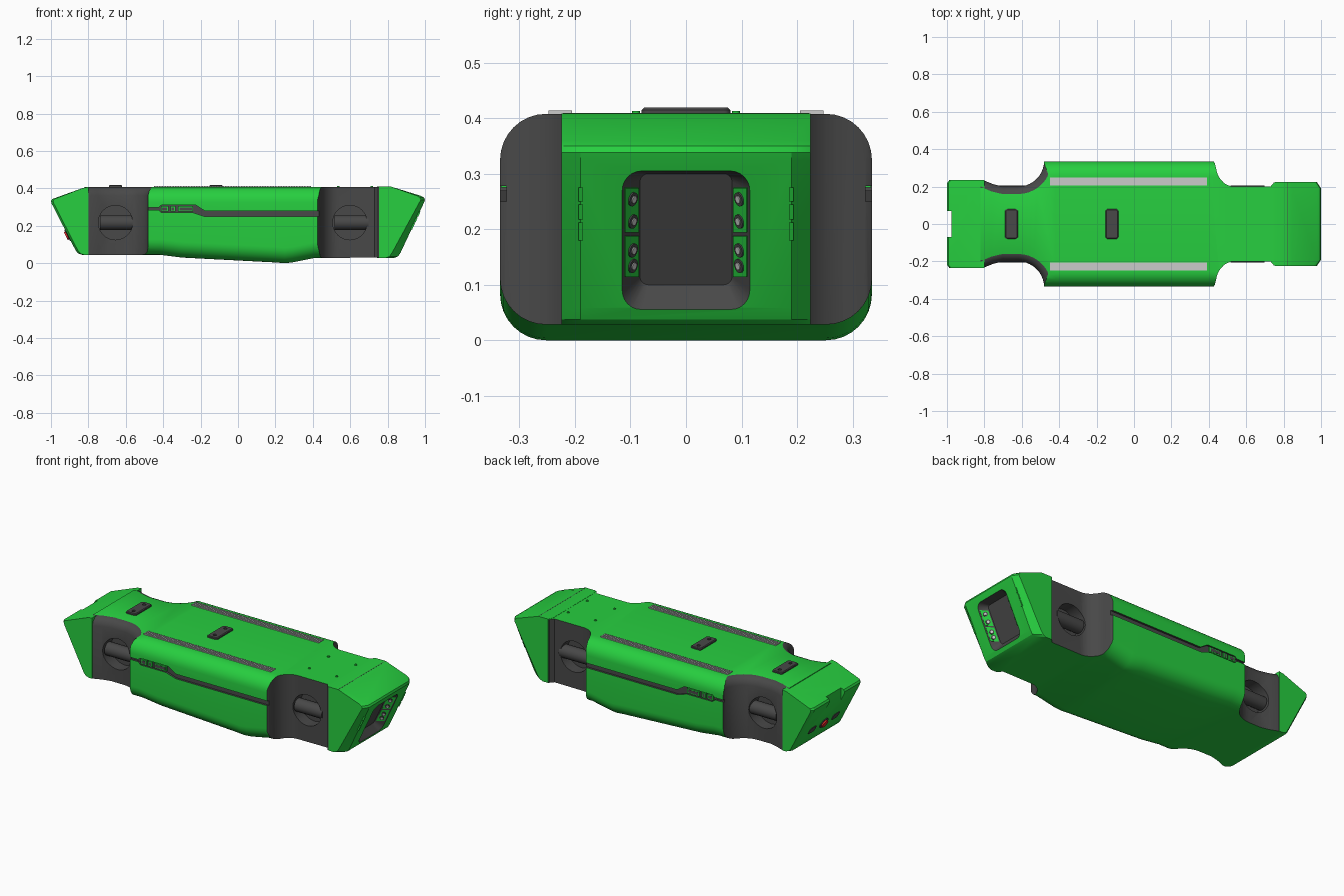
import bpy, bmesh
from math import sin, cos, pi, radians
from mathutils import Vector

if "Cube" in bpy.data.objects:
    bpy.data.objects.remove(bpy.data.objects["Cube"])


def mat(name, col):
    m = bpy.data.materials.new(name)
    m.diffuse_color = (*col, 1)
    m.use_nodes = True
    m.node_tree.nodes["Principled BSDF"].inputs["Base Color"].default_value = m.diffuse_color
    return m


GREEN = mat("green_paint", (0.02, 0.62, 0.05))
DARK = mat("dark_plastic", (0.065, 0.065, 0.065))
RED = mat("red_button", (0.7, 0.02, 0.02))


def loft(name, rings, mats, index=0):
    bm = bmesh.new()
    vs = [[bm.verts.new(p) for p in r] for r in rings]
    n = len(vs[0])
    for a, b in zip(vs, vs[1:]):
        for i in range(n):
            bm.faces.new((a[i], a[(i + 1) % n], b[(i + 1) % n], b[i]))
    bm.faces.new(vs[0])
    bm.faces.new(vs[-1][::-1])
    bmesh.ops.recalc_face_normals(bm, faces=bm.faces)
    for f in bm.faces:
        f.material_index = index
    me = bpy.data.meshes.new(name)
    bm.to_mesh(me)
    bm.free()
    for m in mats:
        me.materials.append(m)
    ob = bpy.data.objects.new(name, me)
    bpy.context.collection.objects.link(ob)
    return ob


def rrect(a0, a1, b0, b1, r, n=6):
    pts = []
    for k, (ca, cb) in enumerate(((a1 - r, b1 - r), (a0 + r, b1 - r), (a0 + r, b0 + r), (a1 - r, b0 + r))):
        for i in range(n + 1):
            t = pi / 2 * (k + i / n)
            pts.append((ca + r * cos(t), cb + r * sin(t)))
    return pts


def cyl(name, c, axis, r, h, mats, sides=20, index=0):
    q = Vector(axis).to_track_quat('Z', 'Y')
    rings = [[Vector(c) + q @ Vector((r * cos(2 * pi * i / sides), r * sin(2 * pi * i / sides), d))
              for i in range(sides)] for d in (-h / 2, h / 2)]
    return loft(name, rings, mats, index)


def box(name, x, y, z, mats, index=0):
    rings = [[(x[0], y[0], k), (x[1], y[0], k), (x[1], y[1], k), (x[0], y[1], k)] for k in z]
    return loft(name, rings, mats, index)


def cut(ob, cutter):
    cutter.hide_render = True
    m = ob.modifiers.new("cut", 'BOOLEAN')
    m.operation, m.solver, m.object = 'DIFFERENCE', 'EXACT', cutter
    bpy.context.view_layer.objects.active = ob
    bpy.ops.object.modifier_apply(modifier=m.name)
    bpy.data.objects.remove(cutter)


TWO = [GREEN, DARK]

# Main body: rounded section lofted along x with a sagging belly
TOP = 0.408
belly = [(-0.82, .045), (-0.42, .045), (-0.30, .03), (0.2, .004), (0.25, 0), (0.29, .004), (0.41, .028), (0.77, .03)]
body = loft("main_body", [[(x, y, z) for y, z in rrect(-.335, .335, zb, TOP, .083, 8)] for x, zb in belly], TWO)

# Hip pockets: plan outlines, the rear ones rounding over at the top
N = 10
front = [(.418, .345), (.432, .325)] + [(.535 - .098 * cos(t), .32 - .12 * sin(t))
         for t in [pi / 2 * i / N for i in range(1, N + 1)]] + [(.73, .2), (.748, .222), (.85, .222)]
rear = [(-.62 + .14 * cos(t), .34 - .14 * sin(t)) for t in [pi / 2 * i / N for i in range(N + 1)]]
rear += [(-.7, .2), (-.75, .212), (-.80, .232), (-.90, .232)]


def pocket(path, layers, s):
    rings = []
    for z, off in layers:
        pts = []
        for i, p in enumerate(path):
            d = Vector(path[min(i + 1, len(path) - 1)]) - Vector(path[max(i - 1, 0)])
            nrm = Vector((-d.y, d.x)).normalized()
            if nrm.y > 0:
                nrm = -nrm
            pts.append(Vector(p) + nrm * off)
        pts += [Vector((pts[-1].x, .45)), Vector((pts[0].x, .45))]
        rings.append([(p.x, s * p.y, z) for p in pts])
    return loft("pocket_cutter", rings, TWO, 1)


# Side groove outline in x, z
groove = [(-.6, .285), (-.425, .285), (-.41, .27), (-.24, .27), (-.18, .25), (.5, .25), (.5, .278),
          (-.175, .278), (-.225, .31), (-.41, .31), (-.425, .298), (-.6, .298)]
hips = ((-.655, "rear"), (.598, "front"))
for s, side in ((-1, "right"), (1, "left")):
    cut(body, loft("groove_cutter", [[(x, s * y, z) for x, z in groove] for y in (.323, .36)], TWO, 1))
    cut(body, pocket(front, [(-.1, 0), (.5, 0)], s))
    cut(body, pocket(rear, [(-.1, 0), (.362, 0), (.385, .008), (.4, .022), (.409, .042), (.5, .042)], s))
    for hx, end in hips:
        cut(body, cyl("hip_cutter", (hx, s * .19, .217), (0, 1, 0), .092, .12, TWO, 32, 1))
        # Hip shaft lying in the round opening
        cyl(f"{end}_hip_shaft_{side}", (hx + .008, s * .168, .217), (1, 0, 0), .039, .182, [DARK], 16)
    # Vent frames in the groove
    for i, (a, b) in enumerate(((-.412, -.372), (-.362, -.335), (-.32, -.24))):
        box(f"vent_frame_{side}_{i}", (a, b), (s * .32, s * .333), (.275, .305), [GREEN])
        box(f"vent_slot_{side}_{i}", (a + .007, b - .007), (s * .32, s * .334), (.281, .299), [DARK])
    # Toothed top rail
    box(f"top_rail_{side}", (-.45, .39), (s * .205, s * .248), (.37, .4105), [])
    tooth = box(f"rail_teeth_{side}", (-.45, -.442), (s * .205, s * .248), (.409, .414), [])
    arr = tooth.modifiers.new("repeat", 'ARRAY')
    arr.count, arr.use_relative_offset, arr.use_constant_offset = 60, False, True
    arr.constant_offset_displace = (.0141, 0, 0)
    # Deck screws
    for x in (.535, .715):
        cyl(f"deck_screw_{side}", (x, s * .09, .408), (0, 0, 1), .007, .01, [GREEN], 12)

# Head: side profile (x, z, inset at the cheeks)
head_prof = [(.742, .028, -.012), (.835, .028, .045), (.856, .037, .045), (.87, .058, .045), (.995, .325, .025),
             (1.0, .338, .022), (.995, .35, .022), (.978, .36, .02), (.845, .401, .004), (.82, .409, 0), (.742, .409, -.012)]
head = loft("head", [[(x - d * k, y, z) for x, z, d in head_prof]
                     for y, k in ((-.224, 1), (-.19, 0), (.19, 0), (.224, 1))], TWO)


def face_x(z):
    return .87 + (z - .058) * .468


# Sensor recess in the sloping face
recess = []
for off, w, z0, z1, r in ((.02, .115, .055, .305, .035), (0, .115, .055, .305, .035), (-.05, .083, .10, .30, .015)):
    recess.append([(face_x(z) + off, y, z) for y, z in rrect(-w, w, z0, z1, r)])
cut(head, loft("recess_cutter", recess, TWO, 1))

# Sensor strips on the recess side walls
slope = Vector((.468, 0, 1)).normalized()
for s in (-1, 1):
    back = Vector((-.05, -.032 * s, 0))
    nrm = slope.cross(back).normalized()
    if nrm.y * s > 0:
        nrm = -nrm

    def wall(z, f):
        return Vector((face_x(z), s * .115, z)) + back * f
    for a, b in ((.115, .188), (.195, .275)):
        quad = [wall(a, .12), wall(b, .12), wall(b, .88), wall(a, .88)]
        loft("sensor_strip", [[p + nrm * h for p in quad] for h in (-.004, .003)], [GREEN])
    for z in (.135, .163, .215, .255):
        cyl("sensor_ring", wall(z, .5) + nrm * .003, nrm, .013, .006, [DARK], 16)
        cyl("sensor_lens", wall(z, .5) + nrm * .005, nrm, .007, .006, [], 12)
    # Small clips along the face edges
    for a, b in ((.18, .212), (.218, .245), (.25, .275)):
        quad = [(s * .186, a), (s * .194, a), (s * .194, b), (s * .186, b)]
        loft("face_clip", [[(face_x(z) + d, y, z) for y, z in quad] for d in (-.02, .004)], [GREEN])
# Seam across the head top
box("head_seam", (.817, .82), (-.222, .222), (.40, .4095), [DARK])

# Tail: side profile (x, z, inset)
tail_prof = [(-.80, .045, 0), (-.835, .045, -.012), (-.855, .052, -.012), (-.868, .068, -.012), (-.997, .32, -.012),
             (-1.0, .332, -.012), (-.993, .343, -.012), (-.83, .402, 0), (-.80, .408, 0)]
tail = loft("tail", [[(x - d * k, y, z) for x, z, d in tail_prof]
                     for y, k in ((-.234, 1), (-.218, 0), (.218, 0), (.234, 1))], TWO)
cut(tail, box("handle_cutter", (-1.05, -.975), (-.07, .07), (.27, .40), TWO, 0))

# Rear button and slots, set square to the sloping rear face
rear_n = Vector((-.89, 0, -.456))


def rear_x(z):
    return -.868 - (z - .068) * .512


cyl("button_ring", (rear_x(.15), 0, .15), rear_n, .034, .008, [DARK], 24)
cyl("stop_button", (rear_x(.15), 0, .15), rear_n, .024, .024, [RED], 24)
for s in (-1, 1):
    quad = rrect(s * .11 - .03, s * .11 + .03, .13, .17, .012, 4)
    loft("rear_port", [[(rear_x(z) + d, y, z) for y, z in quad] for d in (.01, -.003)], [DARK])

# Deck pads with screw holes
for x in (-.655, -.118):
    pad = loft("deck_pad", [[(a, b, z) for a, b in rrect(x - w, x + w, -.046 - w, .046 + w, .012)]
                            for z, w in ((.40, .034), (.415, .034), (.419, .03))], [DARK])
    for y in (-.05, .05):
        cut(pad, cyl("hole_cutter", (x, y, .42), (0, 0, 1), .01, .016, [DARK], 16))

# Smooth shading with crisp edges
bpy.ops.object.select_all(action='DESELECT')
for ob in bpy.context.scene.objects:
    ob.select_set(True)
bpy.context.view_layer.objects.active = body
bpy.ops.object.shade_smooth_by_angle(angle=radians(32))
